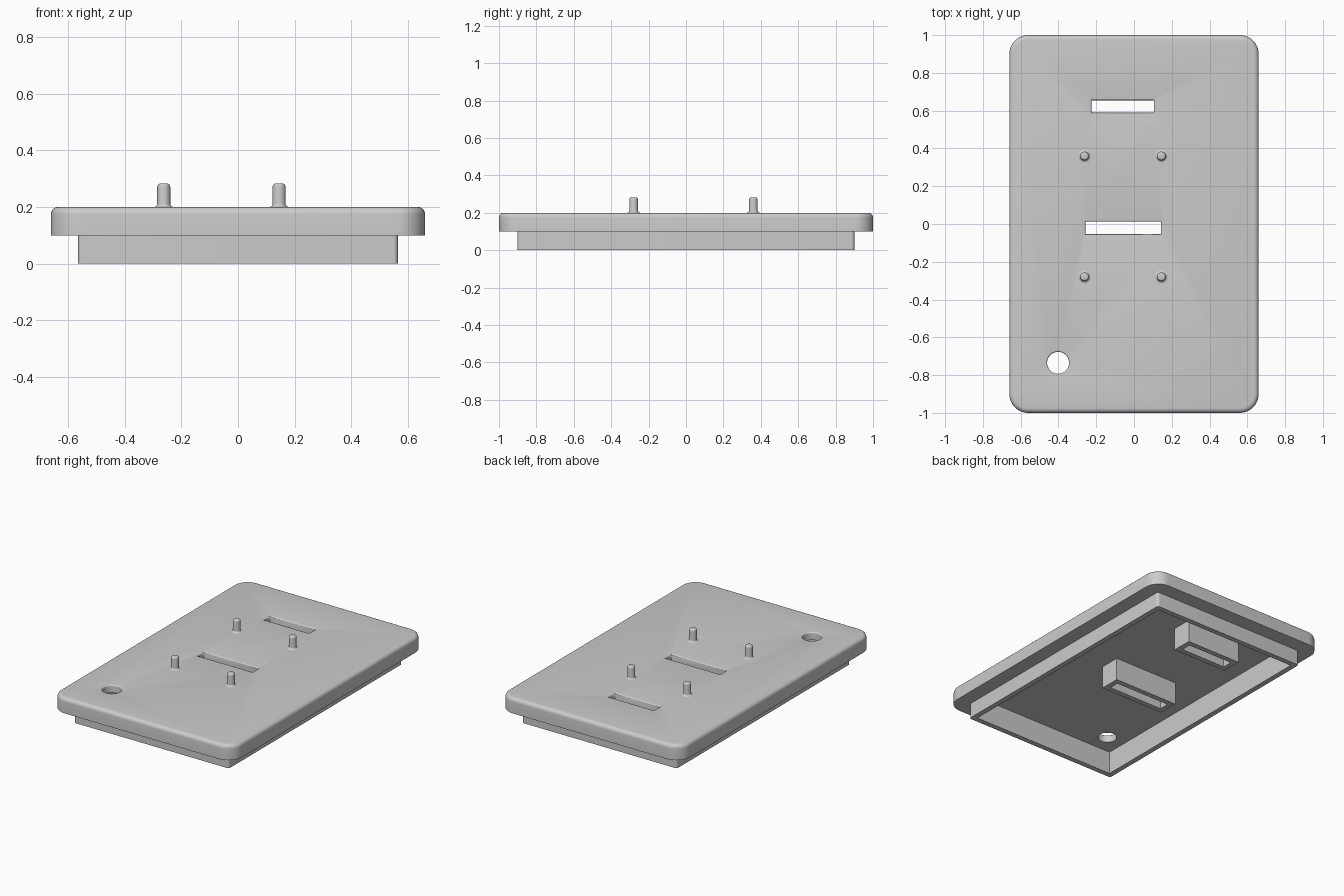
import bpy, bmesh, math

cube = bpy.data.objects.get("Cube")
if cube:
    bpy.data.objects.remove(cube, do_unlink=True)

grey = bpy.data.materials.new("plain_grey")
grey.use_nodes = True
COLOUR = (0.6, 0.6, 0.6, 1)
grey.diffuse_color = COLOUR
grey.node_tree.nodes["Principled BSDF"].inputs["Base Color"].default_value = COLOUR


def outline(hx, hy, r, steps):
    """Rounded rectangle, or a circle when r equals both half sizes."""
    pts = []
    for q, (sx, sy) in enumerate([(1, 1), (-1, 1), (-1, -1), (1, -1)]):
        for i in range(steps + 1):
            a = math.pi / 2 * (q + i / steps)
            pts.append((sx * (hx - r) + r * math.cos(a), sy * (hy - r) + r * math.sin(a)))
    return pts


def loft(name, centre, rings, steps=8, tube=False):
    """Skin rings of (half x, half y, corner radius, z); tube joins last to first."""
    bm = bmesh.new()
    loops = [[bm.verts.new((centre[0] + x, centre[1] + y, z))
              for x, y in outline(hx, hy, r, steps)] for hx, hy, r, z in rings]
    pairs = list(zip(loops, loops[1:]))
    if tube:
        pairs.append((loops[-1], loops[0]))
    else:
        bm.faces.new(loops[0][::-1])
        bm.faces.new(loops[-1])
    for low, high in pairs:
        n = len(low)
        for i in range(n):
            j = (i + 1) % n
            bm.faces.new((low[i], low[j], high[j], high[i]))
    bmesh.ops.remove_doubles(bm, verts=bm.verts, dist=1e-5)
    bmesh.ops.recalc_face_normals(bm, faces=bm.faces)
    mesh = bpy.data.meshes.new(name)
    bm.to_mesh(mesh)
    bm.free()
    mesh.materials.append(grey)
    obj = bpy.data.objects.new(name, mesh)
    bpy.context.collection.objects.link(obj)
    return obj


def fillet(hx, hy, r, z, f, side, n=5):
    """Quarter-round rings: side -1 rounds a rim inward, +1 flares it outward."""
    out = []
    for i in range(n + 1):
        a = math.pi / 2 * i / n
        d, h = f * (1 - math.cos(a)), f * math.sin(a)
        out.append((hx + side * d, hy + side * d, r + side * d, z - f + h))
    return out


def finish(obj):
    bpy.ops.object.select_all(action="DESELECT")
    obj.select_set(True)
    bpy.context.view_layer.objects.active = obj
    bpy.ops.object.shade_smooth_by_angle(angle=math.radians(35))


def cut(obj, cutter):
    mod = obj.modifiers.new("cut", "BOOLEAN")
    mod.operation, mod.solver, mod.object = "DIFFERENCE", "EXACT", cutter
    cutter.hide_render = True
    bpy.context.view_layer.objects.active = obj
    bpy.ops.object.modifier_apply(modifier=mod.name)
    bpy.data.objects.remove(cutter, do_unlink=True)


BASE, CEILING, TOP = 0.1, 0.15, 0.2
RIM_X, RIM_Y, WALL = 0.564, 0.9, 0.035
SLOTS = {"rear": ((-0.06, 0.622), 0.165, 0.033),
         "middle": ((-0.057, -0.021), 0.2, 0.033)}

# Rounded cover plate, hollowed underneath
plate = loft("cover_plate", (0, 0),
             [(0.66, 1, 0.1, BASE)] + fillet(0.66, 1, 0.1, TOP, 0.025, -1), steps=10)
cut(plate, loft("cavity", (0, 0), [(RIM_X - WALL, RIM_Y - WALL, 0, z) for z in (0, CEILING)]))


# Openings with softened top edges
def opening(centre, hx, hy, r, steps):
    rings = [(hx, hy, r, 0)] + fillet(hx, hy, r, TOP, 0.008, 1)
    rings.append(rings[-1][:3] + (TOP + 0.05,))
    cut(plate, loft("opening", centre, rings, steps))


opening((-0.402, -0.735), 0.058, 0.058, 0.058, 10)
for centre, hx, hy in SLOTS.values():
    opening(centre, hx, hy, 0, 4)
finish(plate)

# Wall under the plate
outer, inner = (RIM_X, RIM_Y, 0.015), (RIM_X - WALL, RIM_Y - WALL, 0)
finish(loft("lower_rim", (0, 0),
            [outer + (0,), outer + (BASE,), inner + (BASE,), inner + (0,)], tube=True))

# Collars around the slots
for label, (centre, hx, hy) in SLOTS.items():
    big, small = (hx + WALL, hy + WALL, 0), (hx, hy, 0)
    finish(loft(label + "_slot_collar", centre,
                [big + (0,), big + (CEILING,), small + (CEILING,), small + (0,)], tube=True))

# Locating pegs with flared feet and rounded tips
PEG, FOOT, TIP = 0.023, 0.012, 0.283
for x, side in ((-0.262, "right"), (0.145, "left")):
    for y, end in ((0.36, "rear"), (-0.28, "front")):
        rings = []
        for i in range(6):
            a = math.pi / 2 * i / 5
            rr = PEG + FOOT * (1 - math.sin(a))
            rings.append((rr, rr, rr, TOP + FOOT * (1 - math.cos(a))))
        rings += fillet(PEG, PEG, PEG, TIP, 0.012, -1)
        finish(loft(f"{end}_{side}_peg", (x, y), rings, steps=6))
